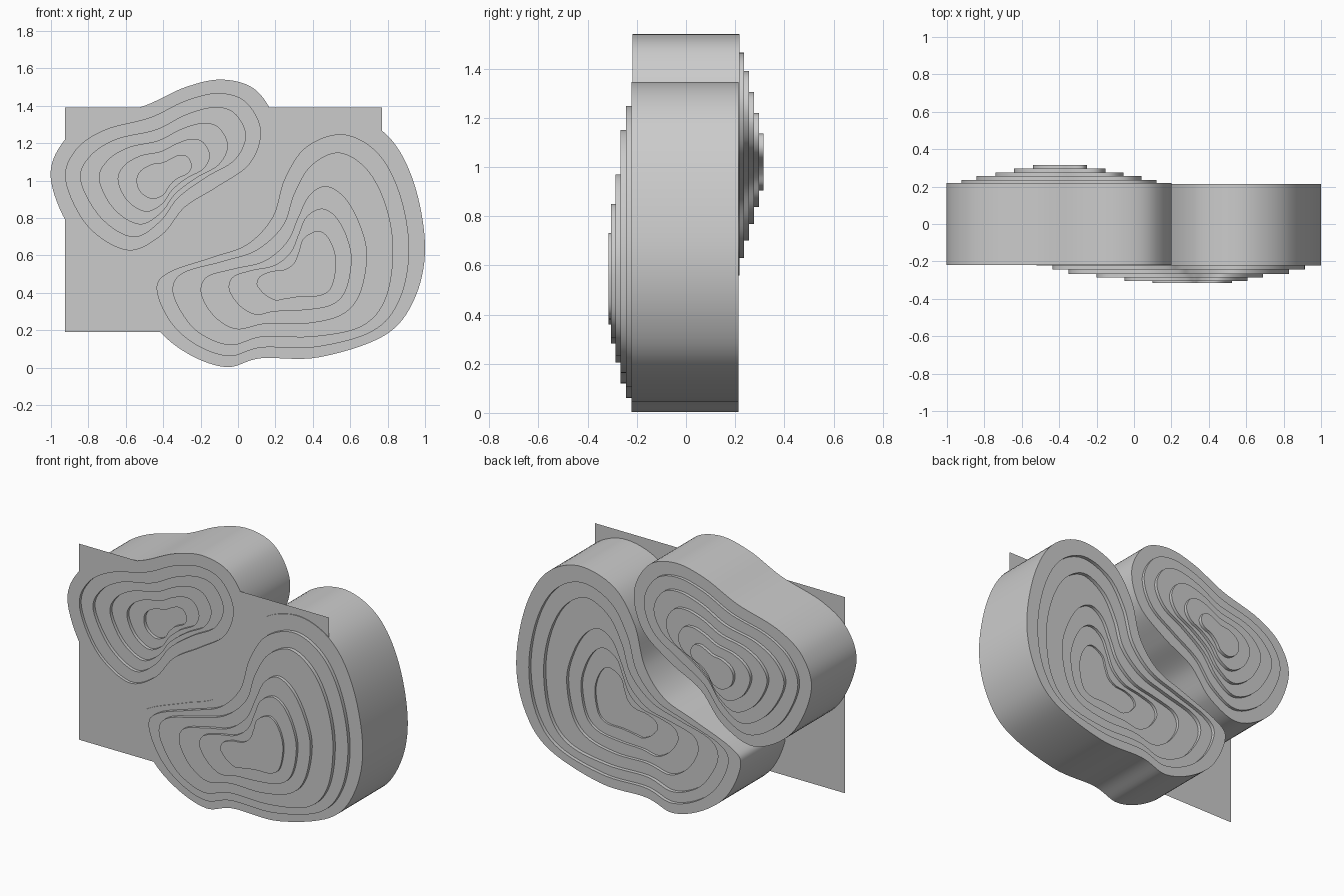
import bpy, bmesh
from mathutils import Vector, geometry

if "Cube" in bpy.data.objects:
    bpy.data.objects.remove(bpy.data.objects["Cube"])

SUB = 8  # samples per profile segment

# Key contours (x, z) of the small blob, by level
SMALL = {
    0: [(-1, 1.0), (-.94, 1.20), (-.77, 1.32), (-.50, 1.40), (-.28, 1.50), (-.08, 1.54), (.10, 1.48),
        (.20, 1.29), (.14, 1.07), (-.05, .92), (-.25, .81), (-.40, .64), (-.62, .56), (-.87, .71)],
    2: [(-.84, 1.0), (-.79, 1.13), (-.65, 1.22), (-.44, 1.27), (-.28, 1.35), (-.13, 1.39), (-.02, 1.36),
        (.04, 1.24), (-.02, 1.11), (-.17, 1.02), (-.32, .91), (-.42, .78), (-.56, .70), (-.73, .80)],
    5: [(-.54, 1.0), (-.52, 1.05), (-.46, 1.085), (-.40, 1.095), (-.35, 1.12), (-.31, 1.135), (-.27, 1.125),
        (-.25, 1.08), (-.27, 1.04), (-.33, 1.01), (-.37, .97), (-.40, .925), (-.46, .905), (-.52, .94)],
}
# Key contours of the large blob
LARGE = {
    0: [(-.52, .42), (-.45, .51), (-.20, .61), (0, .69), (.13, .85), (.20, 1.09), (.34, 1.28), (.58, 1.345),
        (.80, 1.24), (.94, .99), (1, .64), (.94, .36), (.78, .17), (.43, .055), (.12, .05), (-.06, .003),
        (-.26, .07), (-.43, .21)],
    2: [(-.35, .42), (-.29, .51), (-.08, .57), (.10, .63), (.24, .76), (.30, .93), (.39, 1.08), (.54, 1.15),
        (.69, 1.06), (.79, .87), (.83, .63), (.79, .37), (.66, .22), (.40, .165), (.13, .165), (-.04, .12),
        (-.20, .18), (-.30, .29)],
    3: [(-.20, .42), (-.16, .49), (-.02, .53), (.14, .57), (.26, .67), (.32, .80), (.38, .92), (.47, .97),
        (.57, .91), (.65, .77), (.69, .60), (.65, .39), (.55, .28), (.36, .235), (.15, .235), (0, .205),
        (-.10, .25), (-.17, .33)],
    5: [(.10, .45), (.12, .49), (.18, .515), (.25, .525), (.30, .56), (.325, .62), (.35, .69), (.42, .73),
        (.47, .71), (.51, .64), (.525, .55), (.50, .43), (.44, .385), (.34, .38), (.24, .365), (.20, .36),
        (.15, .385), (.115, .42)],
}


def smooth_loop(pts):
    """Closed Catmull-Rom curve through the points."""
    p = [Vector(q) for q in pts]
    n, out = len(p), []
    for i in range(n):
        a, b, c, d = p[i - 1], p[i], p[(i + 1) % n], p[(i + 2) % n]
        for s in range(SUB):
            t = s / SUB
            out.append(.5 * (2 * b + (c - a) * t + (2 * a - 5 * b + 4 * c - d) * t * t
                             + (3 * b - a - 3 * c + d) * t ** 3))
    return out


def contour(keys, k):
    """Contour at level k, blended between the nearest key contours."""
    lo = max(i for i in keys if i <= k)
    hi = min(i for i in keys if i >= k)
    t = (k - lo) / (hi - lo) if hi > lo else 0
    return smooth_loop([Vector(a).lerp(Vector(b), t) for a, b in zip(keys[lo], keys[hi])])


def finish(bm, name):
    me = bpy.data.meshes.new(name)
    bm.to_mesh(me)
    bm.free()
    ob = bpy.data.objects.new(name, me)
    bpy.context.collection.objects.link(ob)
    return ob


def terraced_blob(name, keys, front, back):
    """Loft from the innermost front terrace, around the rim, to the innermost back terrace."""
    c = [contour(keys, k) for k in range(6)]
    seq = []
    for k in range(5, 0, -1):
        seq += [(c[k], front[k]), (c[k], front[k - 1])]
    seq += [(c[0], front[0]), (c[0], back[0])]
    for k in range(1, 6):
        seq += [(c[k], back[k - 1]), (c[k], back[k])]
    bm = bmesh.new()
    rings = [[bm.verts.new((q.x, y, q.y)) for q in loop] for loop, y in seq]
    n = len(rings[0])
    for r, s in zip(rings, rings[1:]):
        for i in range(n):
            j = (i + 1) % n
            bm.faces.new((r[i], r[j], s[j], s[i]))
    bm.faces.new(rings[0])
    bm.faces.new(rings[-1])
    bmesh.ops.recalc_face_normals(bm, faces=bm.faces)
    ob = finish(bm, name)
    bpy.ops.object.select_all(action='DESELECT')
    ob.select_set(True)
    bpy.context.view_layer.objects.active = ob
    bpy.ops.object.shade_smooth_by_angle(angle=.5)
    return c[0]


def inside(p, poly):
    hit = False
    for i in range(len(poly)):
        a, b = poly[i - 1], poly[i]
        if (a.y > p.y) != (b.y > p.y) and p.x < a.x + (p.y - a.y) * (b.x - a.x) / (b.y - a.y):
            hit = not hit
    return hit


# Blobs: small one steps toward the back, large one toward the front
T = .436
up = [.218, .236, .256, .276, .296, .316]
down = [-.222, -.244, -.267, -.287, -.304, -.316]
small = terraced_blob("small_terraced_blob", SMALL, [y - T for y in up], up)
large = terraced_blob("large_terraced_blob", LARGE, down, [y + T for y in down])

# Thin backing sheet, cut away where the blobs are
rect = [Vector(q) for q in ((-.925, .19), (.77, .19), (.77, 1.39), (-.925, 1.39))]
verts, edges = [], []
for poly in (rect, small, large):
    o, n = len(verts), len(poly)
    verts += poly
    edges += [(o + i, o + (i + 1) % n) for i in range(n)]
vs, _, fs, *_ = geometry.delaunay_2d_cdt(verts, edges, [], 0, 1e-5)
bm = bmesh.new()
bv = [bm.verts.new((v.x, -.218, v.y)) for v in vs]
for f in fs:
    mid = sum((vs[i] for i in f), Vector((0, 0))) / len(f)
    if inside(mid, rect) and not inside(mid, small) and not inside(mid, large):
        bm.faces.new([bv[i] for i in f])
bmesh.ops.delete(bm, geom=[v for v in bm.verts if not v.link_faces], context='VERTS')
bmesh.ops.recalc_face_normals(bm, faces=bm.faces)
finish(bm, "front_sheet")
